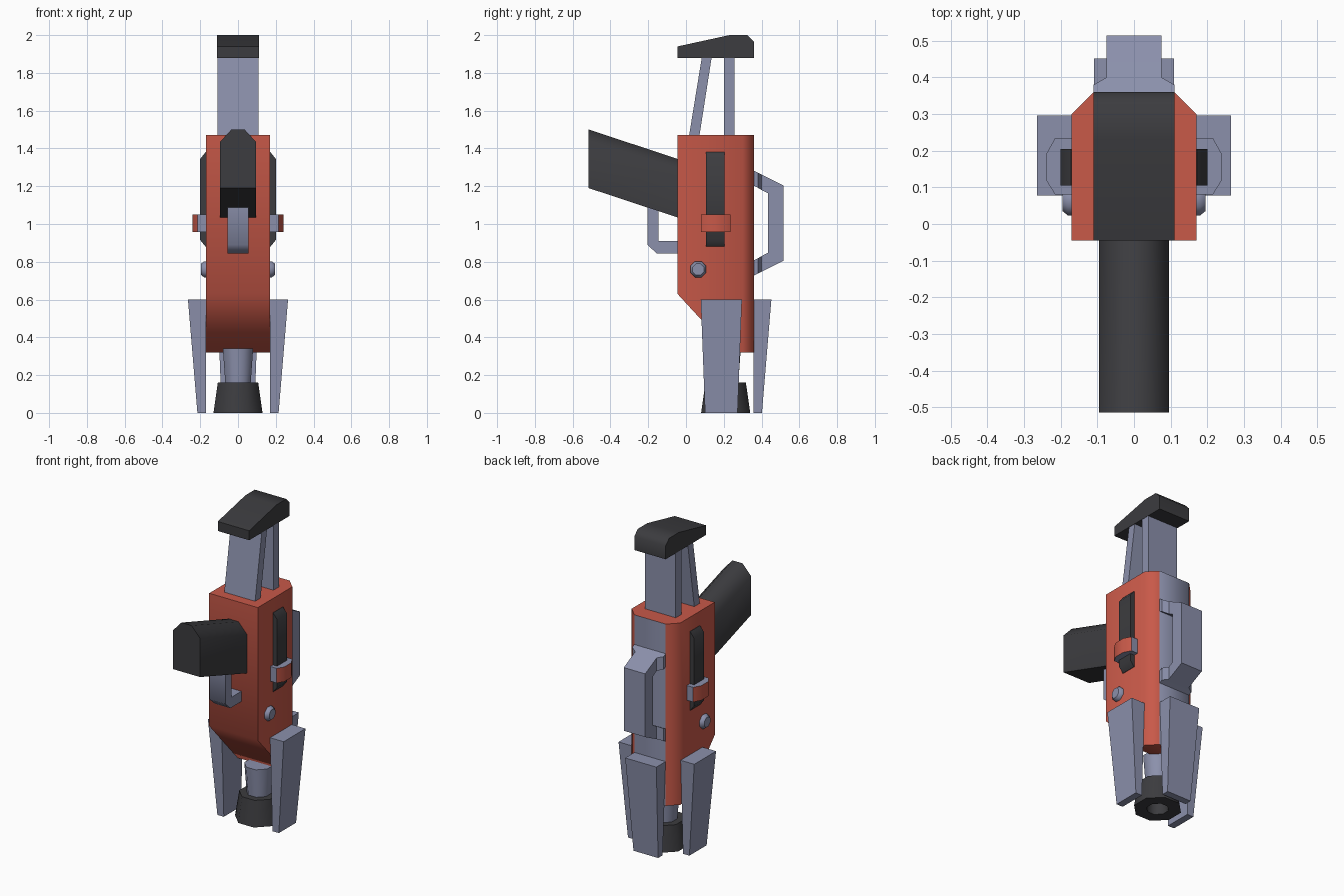
import bpy
import bmesh
import math
from mathutils import Matrix, Vector

cube = bpy.data.objects.get("Cube")
if cube:
    bpy.data.objects.remove(cube)


def material(name, rgb):
    m = bpy.data.materials.new(name)
    m.use_nodes = True
    m.diffuse_color = (*rgb, 1)
    m.node_tree.nodes["Principled BSDF"].inputs["Base Color"].default_value = (*rgb, 1)
    return m


RED = material("brick_red", (0.58, 0.10, 0.066))
STEEL = material("steel_blue", (0.26, 0.28, 0.41))
DARK = material("charcoal", (0.045, 0.045, 0.05))


def finish(name, bm, mats, rule=None):
    """Turn a bmesh into an object, colouring faces by an optional rule."""
    bmesh.ops.recalc_face_normals(bm, faces=bm.faces)
    for f in bm.faces:
        f.smooth = True
        if rule and rule(f.normal):
            f.material_index = 1
    me = bpy.data.meshes.new(name)
    bm.to_mesh(me)
    bm.free()
    me.set_sharp_from_angle(angle=math.radians(50))
    for m in mats:
        me.materials.append(m)
    ob = bpy.data.objects.new(name, me)
    bpy.context.collection.objects.link(ob)
    return ob


def loft(sections):
    """Skin a run of equal-length closed sections and cap both ends."""
    bm = bmesh.new()
    rings = [[bm.verts.new(p) for p in s] for s in sections]
    n = len(rings[0])
    for a, b in zip(rings, rings[1:]):
        for i in range(n):
            j = (i + 1) % n
            bm.faces.new((a[i], a[j], b[j], b[i]))
    bm.faces.new(rings[0])
    bm.faces.new(rings[-1])
    return bm


def prism(profile, half):
    """Extrude a side profile (y, z) across x."""
    return loft([[(x, y, z) for y, z in profile] for x in (-half, half)])


def turned(rings, sides=8):
    """Octagonal turned shape around z from (flat radius, height) pairs."""
    k = math.cos(math.pi / sides)
    angles = [(i + 0.5) * 2 * math.pi / sides for i in range(sides)]
    return loft([[(r / k * math.cos(a), r / k * math.sin(a), z) for a in angles]
                 for r, z in rings])


# Main body with chamfered back corners and a steel back face
bm = prism([(-0.045, 1.47), (0.36, 1.47), (0.36, 0.32), (0.24, 0.32), (-0.045, 0.63)], 0.17)
corners = [e for e in bm.edges if all(v.co.y > 0.35 for v in e.verts)
           and abs(e.verts[0].co.z - e.verts[1].co.z) > 0.5]
bmesh.ops.bevel(bm, geom=corners, offset=0.06, segments=1, affect='EDGES')
finish("body", bm, [RED, STEEL], lambda n: n.y > 0.9)

# Slanted grip with a chamfered upper side
section = [(-0.095, 1.19), (0.095, 1.19), (0.095, 1.435), (0.035, 1.5),
           (-0.035, 1.5), (-0.095, 1.435)]
finish("grip", loft([[(x, y, z + dz) for x, z in section]
                     for y, dz in ((-0.515, 0), (-0.03, -0.16))]), [DARK])

# Trigger guard
finish("trigger_guard", prism([(-0.205, 1.11), (-0.205, 0.89), (-0.155, 0.845), (-0.03, 0.845),
                               (-0.03, 0.91), (-0.145, 0.91), (-0.145, 1.09)], 0.055), [STEEL])

# Shoulder rest on two struts
finish("front_strut", prism([(0.015, 1.46), (0.07, 1.46), (0.137, 1.89), (0.085, 1.89)], 0.108),
       [STEEL])
finish("rear_strut", prism([(0.2, 1.46), (0.257, 1.46), (0.257, 1.89), (0.2, 1.89)], 0.108),
       [STEEL])
finish("shoulder_rest", prism([(-0.045, 1.88), (-0.045, 1.94), (0.23, 2), (0.325, 2),
                               (0.36, 1.965), (0.36, 1.88)], 0.11), [DARK])

# Back handle, flared where it meets the body
half_path = [(0.355, 1.285, 0.355, 1.205, 0.11), (0.38, 1.272, 0.38, 1.192, 0.11),
             (0.4, 1.262, 0.4, 1.18, 0.075), (0.515, 1.205, 0.435, 1.162, 0.075)]
top = [[(-w, yo, zo), (w, yo, zo), (w, yi, zi), (-w, yi, zi)] for yo, zo, yi, zi, w in half_path]
bottom = [[(x, y, 2.01 - z) for x, y, z in s] for s in reversed(top)]
finish("back_handle", loft(top + bottom), [STEEL])

# Three tapered legs around the muzzle
for name, turn in (("left_leg", 0), ("back_leg", 90), ("right_leg", 180)):
    bm = loft([[(0.17, -w, z), (out, -w, z), (out, w, z), (0.17, w, z)]
               for out, w, z in ((0.215, 0.086, 0), (0.265, 0.109, 0.6))])
    place = Matrix.Translation((0, 0.187, 0)) @ Matrix.Rotation(math.radians(turn), 4, 'Z')
    bm.transform(place)
    finish(name, bm, [STEEL])

# Barrel and hollow muzzle
for name, rings, mat in (
        ("barrel", [(0.063, 0.1), (0.08, 0.34)], STEEL),
        ("muzzle", [(0.055, 0.08), (0.06, 0), (0.13, 0), (0.107, 0.16)], DARK)):
    bm = turned(rings)
    bm.transform(Matrix.Translation((0, 0.21, 0)))
    finish(name, bm, [mat])

# Mirrored side details
for side, s in (("left", 1), ("right", -1)):
    # Long dark rail with sloped ends
    rail = [(0.16, 0.88), (0.172, 0.88), (0.2, 0.915), (0.2, 1.345), (0.172, 1.38), (0.16, 1.38)]
    finish(side + "_rail", loft([[(s * x, y, z) for x, z in rail] for y in (0.105, 0.205)]), [DARK])

    # Clip across the rail, red on its outer faces
    clip = [(0.16, 0.08), (0.215, 0.08), (0.24, 0.12), (0.24, 0.19), (0.215, 0.235), (0.16, 0.235)]
    finish(side + "_clip", loft([[(s * x, y, z) for x, y in clip] for z in (0.957, 1.05)]),
           [STEEL, RED], lambda n, s=s: n.x * s > 0.3)

    # Round bolt
    bm = turned([(0.042, 0), (0.042, 0.02), (0.03, 0.035)])
    bm.transform(Matrix.Translation((s * 0.16, 0.065, 0.76))
                 @ Matrix.Rotation(s * math.pi / 2, 4, 'Y'))
    finish(side + "_bolt", bm, [STEEL])
